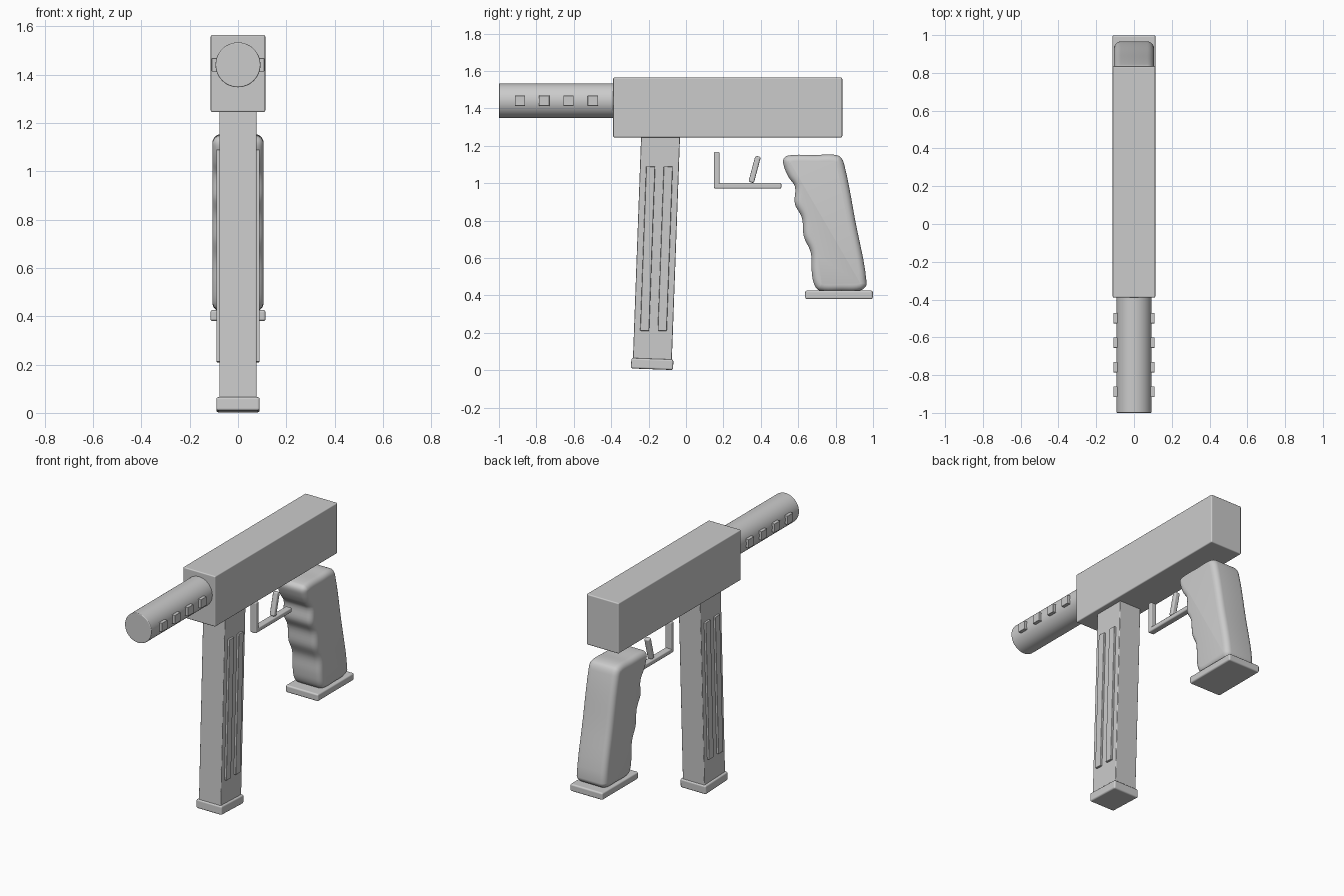
import bpy, bmesh, math
from mathutils import Vector

cube = bpy.data.objects.get("Cube")
if cube:
    bpy.data.objects.remove(cube, do_unlink=True)

grey = bpy.data.materials.new("plain_grey")
grey.use_nodes = True
grey.diffuse_color = (0.6, 0.6, 0.6, 1)
grey.node_tree.nodes["Principled BSDF"].inputs["Base Color"].default_value = (0.6, 0.6, 0.6, 1)


def finish(name, bm, bevel=0.0, segments=3):
    """Turn a bmesh into a smooth-shaded object with softened edges."""
    bmesh.ops.recalc_face_normals(bm, faces=bm.faces[:])
    mesh = bpy.data.meshes.new(name)
    bm.to_mesh(mesh)
    bm.free()
    mesh.materials.append(grey)
    obj = bpy.data.objects.new(name, mesh)
    bpy.context.collection.objects.link(obj)
    bpy.ops.object.select_all(action='DESELECT')
    obj.select_set(True)
    bpy.context.view_layer.objects.active = obj
    bpy.ops.object.shade_smooth_by_angle(angle=math.radians(35))
    if bevel:
        mod = obj.modifiers.new("soft_edges", 'BEVEL')
        mod.width = bevel
        mod.segments = segments
        mod.limit_method = 'ANGLE'
        mod.angle_limit = math.radians(40)
        mod.harden_normals = True
    return obj


def box(name, center, size, bevel=0.006, tilt=0.0):
    bm = bmesh.new()
    bmesh.ops.create_cube(bm, size=1)
    bmesh.ops.scale(bm, vec=size, verts=bm.verts[:])
    obj = finish(name, bm, bevel)
    obj.location = center
    obj.rotation_euler.x = math.radians(tilt)
    return obj


# Receiver
box("receiver", (0, 0.223, 1.405), (0.226, 1.225, 0.32), 0.007)

# Barrel with a row of small blocks on each side
bm = bmesh.new()
bmesh.ops.create_cone(bm, cap_ends=True, segments=48, radius1=0.093, radius2=0.093, depth=0.63)
barrel = finish("barrel", bm, 0.005)
barrel.rotation_euler.x = math.radians(90)
barrel.location = (0, -0.685, 1.441)
for i in range(4):
    for side, label in ((1, "left"), (-1, "right")):
        box(f"barrel_block_{label}_{i + 1}", (side * 0.089, -0.888 + 0.13 * i, 1.441),
            (0.04, 0.055, 0.055), 0.002)

# Tilted magazine, its raised ribs and its floor plate
TILT = -2.1
slope = math.tan(math.radians(-TILT))


def mag_y(z):
    return -0.158 + (z - 0.65) * slope


box("magazine", (0, mag_y(0.655), 0.655), (0.154, 0.208, 1.21), 0.005, TILT)
for offset, label in ((-0.047, "front"), (0.047, "rear")):
    box(f"magazine_rib_{label}", (0, mag_y(0.65) + offset, 0.65), (0.18, 0.048, 0.88), 0.004, TILT)
box("magazine_floor_plate", (0, mag_y(0.033), 0.0335), (0.18, 0.225, 0.056), 0.01, TILT)

# Trigger and guard
box("guard_bar", (0, 0.33, 0.986), (0.042, 0.36, 0.03), 0.008)
box("guard_post", (0, 0.165, 1.07), (0.042, 0.03, 0.195), 0.008)
box("trigger", (0, 0.367, 1.074), (0.034, 0.03, 0.145), 0.009, -15)

# Grip outline in (y, z), smoothed through its finger grooves
outline = [(0.52, 1.125), (0.527, 1.08), (0.55, 1.03), (0.583, 0.98), (0.582, 0.89), (0.62, 0.815),
           (0.63, 0.715), (0.667, 0.63), (0.672, 0.53), (0.685, 0.46), (0.715, 0.426),
           (0.83, 0.422), (0.935, 0.428), (0.966, 0.465), (0.905, 0.80), (0.846, 1.10),
           (0.815, 1.147), (0.69, 1.151), (0.545, 1.148)]
pts = [Vector(p) for p in outline]
n, STEPS = len(pts), 5
curve = []
for i in range(n):
    a, b, c, d = (pts[(i + k) % n] for k in (-1, 0, 1, 2))
    # Tangents scaled to the span keep uneven spacing from overshooting
    span = (c - b).length
    t0, t1 = (c - a).normalized() * span, (d - b).normalized() * span
    for s in range(STEPS):
        t = s / STEPS
        curve.append(b * (2 * t**3 - 3 * t**2 + 1) + t0 * (t**3 - 2 * t**2 + t)
                     + c * (3 * t**2 - 2 * t**3) + t1 * (t**3 - t**2))

# Grip body: rings of the outline, shrinking along a quarter round at each side
m, HALF, ROUND = len(curve), 0.106, 0.036
inward = []
for i in range(m):
    tangent = (curve[(i + 1) % m] - curve[i - 1]).normalized()
    inward.append(Vector((-tangent.y, tangent.x)))
quarter = [math.radians(15 * k) for k in range(7)]
sections = [(-1, a) for a in reversed(quarter)] + [(1, a) for a in quarter]
bm = bmesh.new()
rings = []
for side, a in sections:
    x = side * (HALF - ROUND + ROUND * math.sin(a))
    inset = ROUND * (1 - math.cos(a))
    ring = [p + v * inset for p, v in zip(curve, inward)]
    rings.append([bm.verts.new((x, p.x, p.y)) for p in ring])
for r0, r1 in zip(rings, rings[1:]):
    for i in range(m):
        j = (i + 1) % m
        bm.faces.new((r0[i], r0[j], r1[j], r1[i]))
bm.faces.new(rings[0])
bm.faces.new(rings[-1])
finish("grip", bm)

# Grip base plate
box("grip_base_plate", (0, 0.818, 0.403), (0.228, 0.362, 0.046), 0.01)
